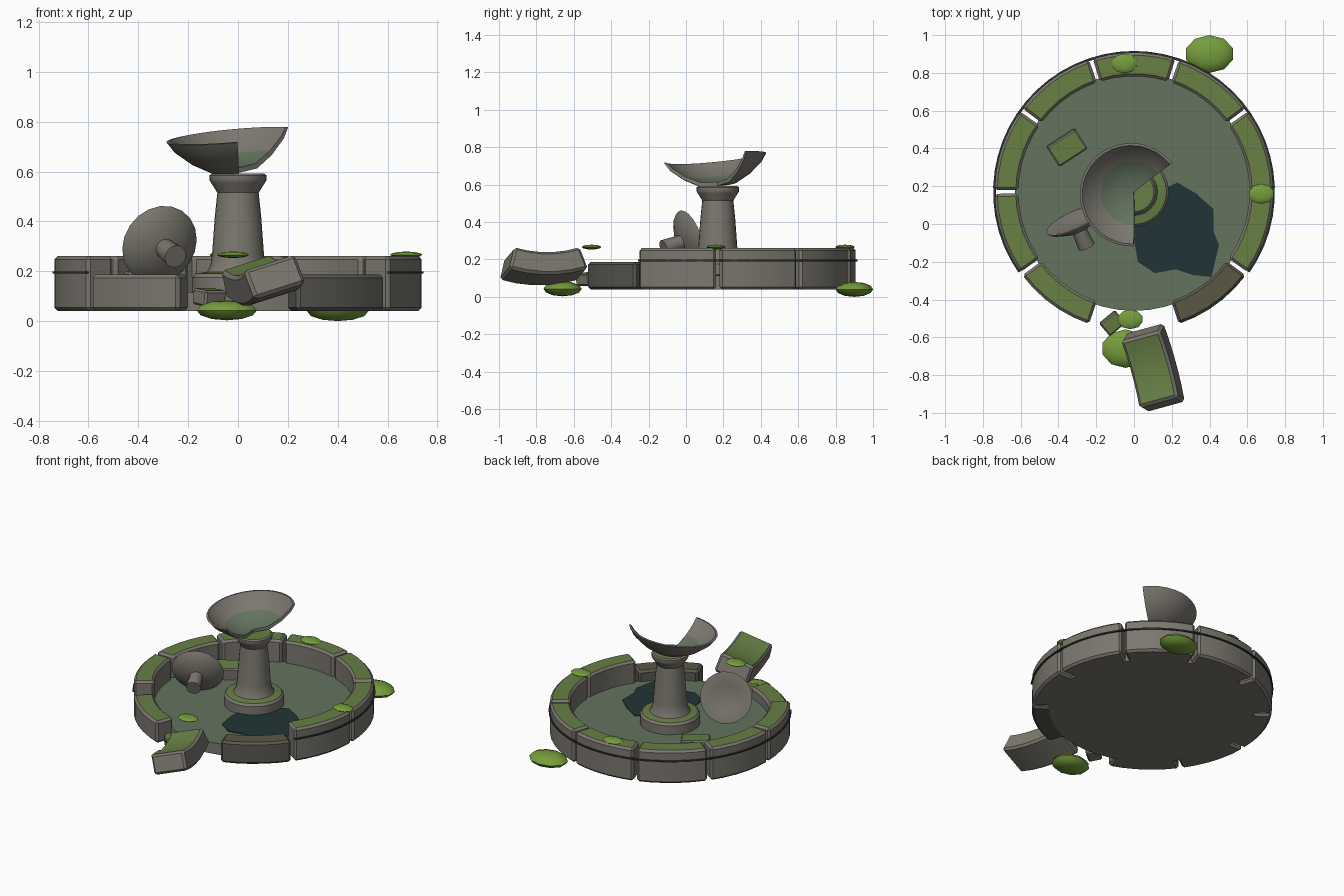
import bpy, bmesh, math
from mathutils import Vector, Matrix

if "Cube" in bpy.data.objects:
    bpy.data.objects.remove(bpy.data.objects["Cube"])

CX, CY = 0.0, 0.17      # fountain centre
FLOOR = 0.115


def mat(name, r, g, b):
    m = bpy.data.materials.new(name)
    m.diffuse_color = (r, g, b, 1)
    m.use_nodes = True
    m.node_tree.nodes["Principled BSDF"].inputs["Base Color"].default_value = m.diffuse_color
    return m


STONE = mat("grey stone", 0.20, 0.187, 0.16)
DARK = mat("dark stone", 0.10, 0.097, 0.085)
BROWN = mat("brown dirt", 0.105, 0.095, 0.055)
MOSS = mat("moss", 0.135, 0.215, 0.06)
LIME = mat("bright moss", 0.18, 0.34, 0.045)
SILT = mat("green silt", 0.125, 0.175, 0.11)
WATER = mat("dark water", 0.015, 0.036, 0.038)
BAND = mat("dark band", 0.03, 0.03, 0.028)


def finish(name, bm, mats, rule=None, matrix=None, smooth=None):
    """Bake the transform, colour faces by rule(normal, centre), link the object."""
    if matrix:
        bm.transform(matrix)
    bmesh.ops.recalc_face_normals(bm, faces=bm.faces[:])
    bm.normal_update()
    if rule:
        for f in bm.faces:
            f.material_index = rule(f.normal, f.calc_center_median())
    me = bpy.data.meshes.new(name)
    bm.to_mesh(me)
    bm.free()
    for m in mats:
        me.materials.append(m)
    ob = bpy.data.objects.new(name, me)
    bpy.context.collection.objects.link(ob)
    if smooth:
        bpy.ops.object.select_all(action='DESELECT')
        ob.select_set(True)
        bpy.context.view_layer.objects.active = ob
        bpy.ops.object.shade_smooth_by_angle(angle=math.radians(smooth))
    return ob


def sweep(profile, a0, a1, n):
    """Closed (r, z) profile turned about z from a0 to a1 degrees, ends capped."""
    bm = bmesh.new()
    full = abs(a1 - a0) >= 360
    rings = []
    for i in range(n if full else n + 1):
        a = math.radians(a0 + (a1 - a0) * i / n)
        rings.append([bm.verts.new((r * math.cos(a), r * math.sin(a), z)) for r, z in profile])
    pairs = list(zip(rings, rings[1:] + ([rings[0]] if full else [])))
    k = len(profile)
    for p, q in pairs:
        for j in range(k):
            h = (j + 1) % k
            if profile[j][0] == 0 and profile[h][0] == 0:
                continue
            bm.faces.new((p[j], q[j], q[h], p[h]))
    if not full:
        bm.faces.new(rings[0])
        bm.faces.new(rings[-1])
    bmesh.ops.remove_doubles(bm, verts=bm.verts[:], dist=1e-5)
    return bm


def chamfer(bm, w):
    bmesh.ops.recalc_face_normals(bm, faces=bm.faces[:])
    sharp = [e for e in bm.edges if e.calc_face_angle(0) > math.radians(40)]
    bmesh.ops.bevel(bm, geom=sharp, offset=w, segments=1, affect='EDGES', profile=0.5)


def rim_block(angle, top):
    prof = [(0.612, 0.04), (0.738, 0.04), (0.738, top), (0.612, top)]
    bm = sweep(prof, angle - 17.2, angle + 17.2, 5)
    chamfer(bm, 0.014)
    return bm


def place(x, y, z):
    return Matrix.Translation((x, y, z))


def up_faces(n, c):
    return 1 if n.z > 0.9 else 0


CENTRE = place(CX, CY, 0)

# basin rim: ten blocks, the front one fallen out, its neighbours lower
for i in range(10):
    ang = 18 + 36 * i
    if ang == 270:
        continue
    top = 0.187 if ang in (234, 306) else 0.262
    mats = [DARK, BROWN] if ang == 306 else [STONE, MOSS]
    finish("rim_block_%d" % i, rim_block(ang, top), mats, up_faces, CENTRE, 30)

# thin band around the tall blocks
band = [(0.732, 0.19), (0.746, 0.19), (0.746, 0.199), (0.732, 0.199)]
finish("rim_band", sweep(band, -35, 215, 40), [BAND], None, CENTRE, 30)

# basin floor with silt on top
slab = [(0, 0.04), (0.63, 0.04), (0.63, FLOOR), (0, FLOOR)]
finish("basin_floor", sweep(slab, 0, 360, 48), [STONE, SILT], up_faces, CENTRE, 30)

# dark puddle plate
pts = [(0.23, 0.22), (0.33, 0.16), (0.42, 0.08), (0.42, -0.04), (0.45, -0.11), (0.41, -0.28),
       (0.31, -0.27), (0.22, -0.24), (0.11, -0.26), (0.02, -0.2), (0.0, -0.08), (0.02, 0.12)]
bm = bmesh.new()
f = bm.faces.new([bm.verts.new((x, y, FLOOR)) for x, y in pts])
ext = bmesh.ops.extrude_face_region(bm, geom=[f])
for v in ext["geom"]:
    if isinstance(v, bmesh.types.BMVert):
        v.co.z += 0.005
finish("puddle", bm, [WATER])

# pedestal: plinth, tapering column and capital, moss on the ledges
ped = [(0, 0.1), (0.185, 0.1), (0.185, 0.175), (0.172, 0.19), (0.125, 0.197), (0.11, 0.225),
       (0.104, 0.27), (0.093, 0.42), (0.083, 0.515), (0.108, 0.555), (0.114, 0.565),
       (0.114, 0.585), (0.105, 0.592), (0, 0.592)]
finish("pedestal", sweep(ped, 0, 360, 24), [STONE, MOSS], up_faces, CENTRE, 35)

# broken upper bowl, tilted, missing its front right sector
bowl = [(0, 0), (0.1, 0.006), (0.18, 0.05), (0.248, 0.108), (0.275, 0.15),
        (0.262, 0.152), (0.235, 0.118), (0.17, 0.066), (0.09, 0.026), (0, 0.02)]
tilt = Vector((0, 0, 1)).rotation_difference(Vector((-0.09, -0.1, 1))).to_matrix().to_4x4()


def bowl_rule(n, c):
    return 1 if n.z > 0.6 and math.hypot(c.x - CX, c.y - CY) < 0.18 else 0


finish("upper_bowl", sweep(bowl, 38, 272, 22), [STONE, SILT], bowl_rule,
       place(CX, CY, 0.594) @ tilt, 35)

# fallen top dish with its stem, leaning in the basin
dish = [(0, -0.16), (0.046, -0.16), (0.04, -0.055), (0.09, -0.045), (0.15, -0.016), (0.163, 0),
        (0.15, 0.002), (0.08, -0.018), (0, -0.026)]
lean = Vector((0, 0, 1)).rotation_difference(Vector((-0.4, 0.87, 0.3))).to_matrix().to_4x4()
finish("fallen_dish", sweep(dish, 0, 360, 20), [STONE], None, place(-0.315, 0.02, 0.307) @ lean, 35)

# fallen rim block lying on its outer face in front of the gap
t = math.radians(17)
along, side = Vector((-0.264, 0.964, 0)), Vector((0.964, 0.264, 0))
high = side * math.cos(t) + Vector((0, 0, math.sin(t)))
up = -side * math.sin(t) + Vector((0, 0, math.cos(t)))
rot = Matrix((-up, along, high)).transposed().to_4x4()
finish("fallen_rim_block", rim_block(0, 0.262), [STONE, MOSS],
       lambda n, c: 1 if n.dot(up) > 0.9 else 0,
       place(0.105, -0.762, 0.15) @ rot @ place(-0.675, 0, -0.151), 30)


# loose rubble
def rubble(name, loc, size, turn, tip):
    bm = bmesh.new()
    bmesh.ops.create_cube(bm, size=1)
    bm.transform(Matrix.Diagonal((*size, 1)))
    chamfer(bm, 0.008)
    m = place(*loc) @ Matrix.Rotation(math.radians(turn), 4, 'Z') @ Matrix.Rotation(math.radians(tip), 4, 'X')
    finish(name, bm, [STONE, MOSS], up_faces, m)


rubble("basin_rubble", (-0.355, 0.405, 0.15), (0.18, 0.125, 0.09), 33, 4)
rubble("gap_rubble", (-0.115, -0.525, 0.095), (0.11, 0.085, 0.065), 40, 8)

# moss clumps: two on the ground, three on the rim height
clumps = [(0.4, 0.9, 0.04, 0.13, 0.1, 0.04), (-0.045, -0.66, 0.043, 0.127, 0.102, 0.04),
          (-0.05, 0.85, 0.266, 0.068, 0.052, 0.013), (0.675, 0.16, 0.266, 0.068, 0.052, 0.013),
          (-0.02, -0.505, 0.266, 0.068, 0.052, 0.013)]
for i, (x, y, z, a, b, c) in enumerate(clumps):
    bm = bmesh.new()
    bmesh.ops.create_uvsphere(bm, u_segments=10, v_segments=6, radius=1)
    finish("moss_clump_%d" % i, bm, [LIME], None, place(x, y, z) @ Matrix.Diagonal((a, b, c, 1)), 60)
